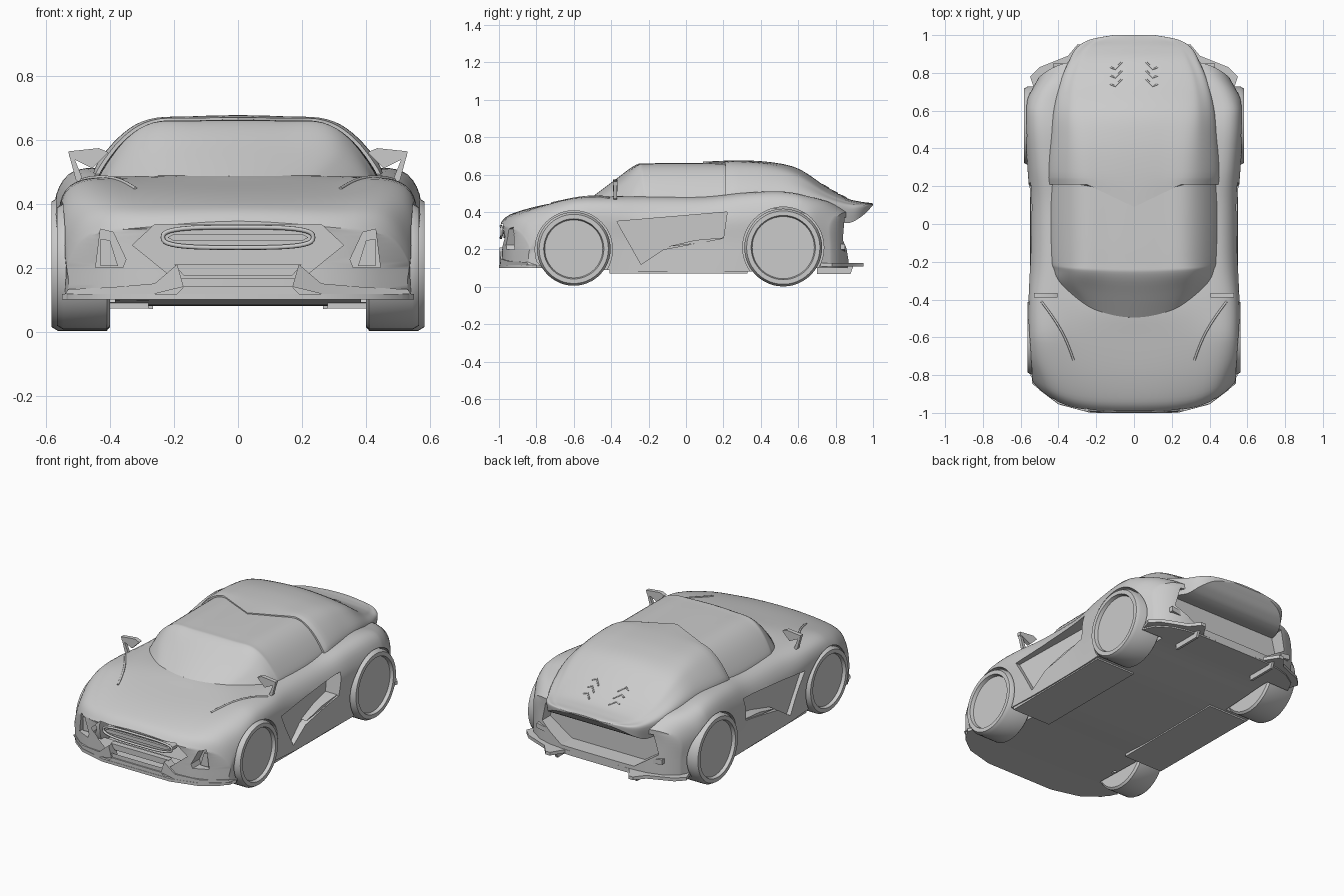
import bpy, bmesh, math
from mathutils import Vector

if "Cube" in bpy.data.objects:
    bpy.data.objects.remove(bpy.data.objects["Cube"])


def smooth(ob, angle=35):
    activate(ob)
    bpy.ops.object.shade_smooth_by_angle(angle=math.radians(angle))


def activate(ob):
    bpy.ops.object.select_all(action='DESELECT')
    ob.select_set(True)
    bpy.context.view_layer.objects.active = ob


def finish(name, bm, angle=35):
    bmesh.ops.remove_doubles(bm, verts=bm.verts, dist=0.0003)
    bmesh.ops.dissolve_degenerate(bm, edges=bm.edges, dist=0.0001)
    bmesh.ops.recalc_face_normals(bm, faces=bm.faces)
    me = bpy.data.meshes.new(name)
    bm.to_mesh(me)
    bm.free()
    ob = bpy.data.objects.new(name, me)
    bpy.context.collection.objects.link(ob)
    smooth(ob, angle)
    return ob


def mirror(ob):
    ob.modifiers.new("mirror", 'MIRROR')
    activate(ob)
    bpy.ops.object.modifier_apply(modifier="mirror")
    return ob


def cut(ob, cutter):
    m = ob.modifiers.new("cut", 'BOOLEAN')
    m.operation, m.solver, m.object = 'DIFFERENCE', 'EXACT', cutter
    activate(ob)
    bpy.ops.object.modifier_apply(modifier="cut")
    bpy.data.objects.remove(cutter)


def spline(pts, n, mirror_end=False):
    """Catmull-Rom through tuples of any length."""
    last = (-pts[-2][0], pts[-2][1]) if mirror_end else pts[-1]
    p = [pts[0]] + list(pts) + [last]
    out = []
    for i in range(1, len(p) - 2):
        for k in range(n):
            t = k / n
            out.append(tuple(0.5 * (2 * b + (c - a) * t + (2 * a - 5 * b + 4 * c - d) * t * t
                                    + (3 * b - a - 3 * c + d) * t ** 3)
                             for a, b, c, d in zip(*p[i - 1:i + 3])))
    return out + [tuple(pts[-1])]


def loft(name, stations, section, bend, n=5):
    """Skin symmetric cross-sections along y and close both ends."""
    bm = bmesh.new()
    new = lambda x, y, z: bm.verts.new((x, y + bend(abs(x), y), z))
    rings, rows = [], spline(stations, n)
    for j, row in enumerate(rows):
        y, edge = row[0], spline(section(*row[1:]), n, True)
        x0, z0 = edge[0]
        half = [(x0 * k / 6, z0) for k in range(6)] + edge
        full = half + [(-x, z) for x, z in half[-2:0:-1]]
        rings.append([new(x, y, z) for x, z in full])
        if j in (0, len(rows) - 1):
            cap = [[new(x * (k / 6 - 1), y, z) for k in range(13)] for x, z in edge]
            for a, b in zip(cap, cap[1:]):
                for k in range(12):
                    bm.faces.new((a[k], a[k + 1], b[k + 1], b[k]))
    for a, b in zip(rings, rings[1:]):
        for k in range(len(a)):
            m = (k + 1) % len(a)
            bm.faces.new((a[k], a[m], b[m], b[k]))
    return finish(name, bm)


def prism(name, pts, axis, a, b, both=True, warp=None):
    """Extrude a flat outline along an axis; optionally warp and mirror it."""
    place = {'x': lambda u, v, w: (w, u, v), 'y': lambda u, v, w: (u, w, v),
             'z': lambda u, v, w: (u, v, w)}[axis]
    bm = bmesh.new()
    lo = [bm.verts.new(place(u, v, a)) for u, v in pts]
    hi = [bm.verts.new(place(u, v, b)) for u, v in pts]
    bm.faces.new(lo)
    bm.faces.new(hi)
    for i in range(len(pts)):
        j = (i + 1) % len(pts)
        bm.faces.new((lo[i], lo[j], hi[j], hi[i]))
    if warp:
        for v in bm.verts:
            v.co += Vector(warp(v.co))
    ob = finish(name, bm, 30)
    return mirror(ob) if both else ob


def sym(pts):
    return pts + [(-x, v) for x, v in reversed(pts) if x > 0]


def lathe(name, profile, y, z, steps=48):
    """Revolve (radius, x) points about a wheel axle."""
    bm = bmesh.new()
    vs = [bm.verts.new((x, y, z + r)) for r, x in profile]
    es = [bm.edges.new(e) for e in zip(vs, vs[1:])]
    bmesh.ops.spin(bm, geom=vs + es, cent=(0, y, z), axis=(1, 0, 0), angle=2 * math.pi, steps=steps)
    return mirror(finish(name, bm))


def tube(name, pts, r, cyclic=False):
    cu = bpy.data.curves.new(name, 'CURVE')
    cu.dimensions, cu.bevel_depth, cu.bevel_resolution, cu.use_fill_caps = '3D', r, 2, True
    s = cu.splines.new('POLY')
    s.points.add(len(pts) - 1)
    for p, q in zip(s.points, pts):
        p.co = (*q, 1)
    s.use_cyclic_u = cyclic
    bpy.context.collection.objects.link(bpy.data.objects.new(name, cu))


def top_z(ob, x, y):
    hit, loc, _, _ = ob.ray_cast(Vector((x, y, 2)), Vector((0, 0, -1)))
    return loc.z if hit else 0.45


clamp = lambda v: max(0.0, min(1.0, v))
nose = lambda x, y: 0.17 * clamp((-0.6 - y) / 0.39) * (x / 0.55) ** 4
ends = lambda x, y: nose(x, y) - 0.09 * clamp((y - .6) / .27) * (x / .5) ** 5
wrap = lambda c: (0, nose(abs(c.x), -.99), 0)

# main body: y, bottom z, bottom x, widest x/z, shoulder x/z, centre z
body = loft("body_shell", [
    (-0.99, .10, .53, .53, .22, .46, .30, .345), (-0.94, .10, .54, .535, .28, .46, .365, .387),
    (-0.80, .10, .545, .55, .36, .47, .425, .43), (-0.60, .095, .545, .555, .40, .48, .47, .467),
    (-0.42, .09, .545, .555, .40, .485, .475, .493), (-0.20, .08, .55, .545, .38, .465, .475, .48),
    (0.10, .08, .55, .545, .38, .465, .475, .48), (0.30, .08, .555, .56, .39, .49, .495, .49),
    (0.50, .09, .56, .575, .40, .505, .505, .49), (0.65, .10, .555, .57, .40, .50, .485, .46),
    (0.78, .10, .54, .555, .38, .47, .45, .45), (0.87, .10, .50, .50, .33, .43, .39, .41)],
    lambda zb, xb, xm, zm, xs, zs, zc: [
        (xb, zb), ((xb + xm) / 2, (zb + zm) / 2), (xm, zm), (xs, zs),
        (xs * .6, zs * .4 + zc * .6), (0, zc)], ends)

# wheel wells, door scoop, mouth, light ducts and rear cavity
for y, z, r in ((-0.6, .2, .207), (0.52, .21, .217)):
    cut(body, lathe("well_cutter", [(0, .385), (r, .385), (r, .7), (0, .7)], y, z))
cut(body, prism("door_cutter", [(-.24, .12), (-.12, .2), (.2, .26), (.22, .4), (-.37, .35)], 'x', .53, .8,
                warp=lambda c: (-.07 * clamp((c.y + .3) / .5), 0, 0)))
cut(body, prism("mouth_cutter", sym([(.2, .165), (.33, .27), (.26, .335)]), 'y', -1.1, -.95, False))
cut(body, prism("duct_cutter", [(.36, .2), (.35, .225), (.39, .31), (.43, .32), (.445, .2)], 'y', -1.1, -.88))
cut(body, prism("rear_cutter", sym([(.25, .15), (.4, .25), (.37, .37)]), 'y', .76, 1.1, False))
smooth(body)


# cabin: base z, belt x/z, roof edge x/z, centre z
def cabin_section(z0, xb, zb, xr, zr, zc):
    d = .1 * (zr - zb)
    return [(xb * .97, z0), (xb, zb), (.45 * xb + .55 * xr + d, .45 * zb + .55 * zr + d),
            (xr, zr), (xr * .5, zr + .75 * (zc - zr)), (0, zc)]


canopy = loft("canopy", [
    (-0.50, .43, .30, .45, .2, .475, .482), (-0.38, .43, .40, .47, .27, .56, .572),
    (-0.27, .43, .425, .48, .27, .642, .651), (-0.20, .43, .435, .48, .265, .652, .66),
    (0.05, .43, .44, .48, .265, .653, .662), (0.35, .43, .43, .49, .27, .65, .662)],
    cabin_section, lambda x, y: .12 * (x / .4) ** 2 * clamp((-.2 - y) / .3))
deck = loft("rear_deck", [
    (0.09, .45, .447, .49, .27, .66, .669), (0.28, .43, .45, .505, .28, .663, .676),
    (0.45, .42, .44, .505, .29, .648, .667), (0.60, .40, .425, .495, .30, .605, .632),
    (0.75, .36, .39, .455, .29, .51, .535), (0.86, .34, .345, .43, .26, .462, .474),
    (0.93, .37, .305, .43, .22, .447, .456), (0.975, .41, .235, .436, .16, .446, .45),
    (1.0, .437, .11, .44, .07, .444, .446)],
    cabin_section, lambda x, y: .12 * min(x / .25, 1) * clamp((.25 - y) / .16))

# wheels
for name, y, z, r, x in (("front_wheel", -0.6, .203, .197, .565), ("rear_wheel", 0.52, .21, .208, .583)):
    lathe(name, [(0, x - .02), (r - .042, x - .02), (r - .036, x), (r - .012, x), (r, x - .02),
                 (r, .41), (r - .012, .4), (0, .4)], y, z)

# grille ring, bars and mesh plate
ring = []
for k in range(40):
    a = 2 * math.pi * k / 40
    c, s = math.cos(a), math.sin(a)
    x = .235 * math.copysign(abs(c) ** .6, c)
    ring.append((x, -.99 + nose(abs(x), -.99), .294 + .032 * math.copysign(abs(s) ** .7, s)))
tube("grille_ring", ring, .007, True)
prism("grille_plate", [(x, z) for x, _, z in ring], 'y', -.975, -.93, False)
prism("grille_bar", sym([(.2, .283), (.22, .294), (.2, .305)]), 'y', -.99, -.95, False)
prism("lower_grille", sym([(.17, .175), (.2, .21)]), 'y', -.965, -.93, False)
prism("duct_lamp", [(.375, .205), (.4, .285), (.43, .29), (.43, .205)], 'y', -.905, -.86)

# front splitter with upturned fins that wrap round the nose
prism("front_splitter", sym([(.23, -1.0), (.4, -.955), (.5, -.88), (.55, -.8), (.53, -.76)]), 'z', .1, .118, False)
prism("splitter_fin", [(.17, .14), (.26, .118), (.4, .118), (.54, .118), (.53, .132), (.4, .138), (.26, .15), (.19, .21)],
      'y', -1.0, -.94, warp=wrap)
prism("splitter_lip", sym([(.19, .118), (.17, .14)]), 'y', -.998, -.95, False)

# door blades, underfloor plates and rear diffuser
prism("door_blade", [(-.1, .215), (.22, .25), (.22, .265), (.05, .25)], 'x', .46, .54)
prism("floor_plate", [(.28, -.41), (.54, -.41), (.545, .33), (.28, .33)], 'z', .072, .1)
prism("rear_diffuser", sym([(.22, .87), (.27, .95), (.3, .95), (.35, .89), (.5, .83), (.55, .78), (.53, .72)]),
      'z', .108, .128, False)
prism("diffuser_fin", [(.7, .07), (.88, .07), (.9, .125), (.7, .125)], 'x', .265, .28)
prism("exhaust_panel", [(.37, .19), (.43, .2), (.43, .23), (.37, .22)], 'y', .79, .85)

# mirrors: head and stalk
prism("mirror_head", [(.405, .56), (.435, .573), (.53, .563), (.527, .545), (.455, .51)], 'y', -.39, -.365)
prism("mirror_stalk", [(.515, .55), (.53, .56), (.507, .475), (.49, .46), (.485, .475)], 'y', -.387, -.368)

# headlight strips on the hood and vent slats on the rear deck
bpy.context.view_layer.update()
for s in (-1, 1):
    pts = [(s * (.49 - .17 * t - .02 * math.sin(math.pi * t)), -.41 - .31 * t) for t in (k / 8 for k in range(9))]
    tube("headlight_strip", [(x, y, top_z(body, x, y)) for x, y in pts], .006)
    for k in range(3):
        y = .74 + .045 * k
        path = [(s * .125, y), (s * .1, y - .01), (s * .065, y + .025)]
        tube("vent_slat", [(x, v, top_z(deck, x, v)) for x, v in path], .005)
